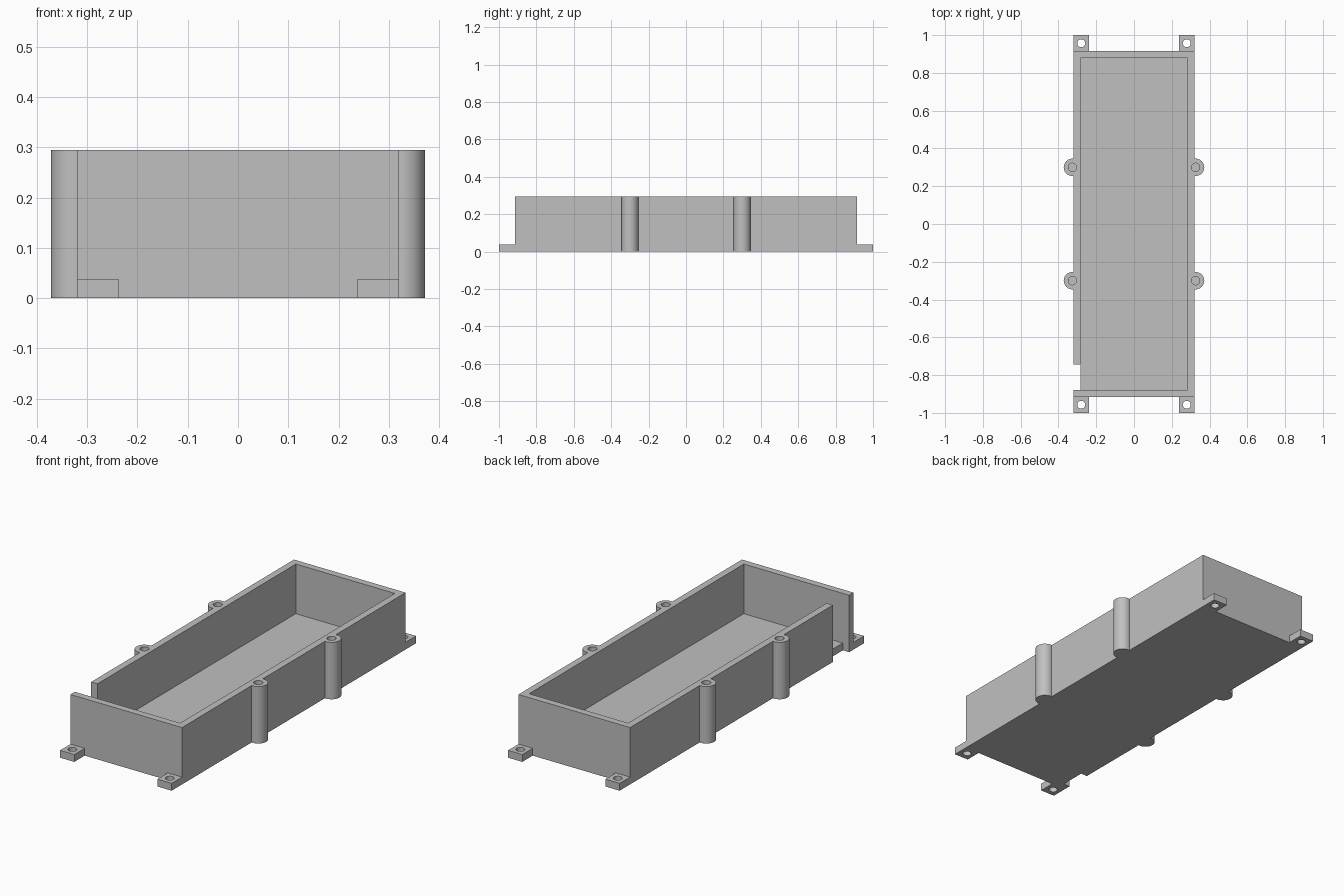
import bpy

if "Cube" in bpy.data.objects:
    bpy.data.objects.remove(bpy.data.objects["Cube"], do_unlink=True)

grey = bpy.data.materials.new("plain_grey")
grey.use_nodes = True
colour = (0.53, 0.53, 0.53, 1)
grey.diffuse_color = colour
grey.node_tree.nodes["Principled BSDF"].inputs["Base Color"].default_value = colour

HALF_W, HALF_L, HEIGHT = 0.32, 0.915, 0.295
WALL, FLOOR = 0.036, 0.038
IN_W, IN_L = HALF_W - WALL, HALF_L - WALL


def box(name, x, y, z):
    """Box spanning three (low, high) ranges."""
    bpy.ops.mesh.primitive_cube_add(size=1, location=[sum(r) / 2 for r in (x, y, z)])
    ob = bpy.context.object
    ob.name = name
    ob.scale = [r[1] - r[0] for r in (x, y, z)]
    bpy.ops.object.transform_apply(location=True, rotation=True, scale=True)
    ob.data.materials.append(grey)
    return ob


def rod(name, x, y, radius, low, high):
    """Upright cylinder."""
    bpy.ops.mesh.primitive_cylinder_add(vertices=48, radius=radius, depth=high - low,
                                        location=(x, y, (low + high) / 2))
    ob = bpy.context.object
    ob.name = name
    bpy.ops.object.transform_apply(location=True, rotation=True, scale=True)
    ob.data.materials.append(grey)
    return ob


def combine(target, tool, operation):
    """Apply a boolean and remove the tool object."""
    mod = target.modifiers.new("boolean", "BOOLEAN")
    mod.operation, mod.solver, mod.object = operation, "EXACT", tool
    bpy.context.view_layer.objects.active = target
    bpy.ops.object.modifier_apply(modifier=mod.name)
    bpy.data.objects.remove(tool, do_unlink=True)


def finish(ob):
    bpy.ops.object.select_all(action="DESELECT")
    ob.select_set(True)
    bpy.context.view_layer.objects.active = ob
    bpy.ops.object.shade_smooth_by_angle(angle=0.6)


# Tray block with four screw posts merged into its long walls
tray = box("tray", (-HALF_W, HALF_W), (-HALF_L, HALF_L), (0, HEIGHT))
posts = [(sx * 0.326, sy * 0.3) for sx in (-1, 1) for sy in (-1, 1)]
for x, y in posts:
    combine(tray, rod("screw_post", x, y, 0.046, 0, HEIGHT), "UNION")

# Hollow interior, then blind screw holes
combine(tray, box("cavity", (-IN_W, IN_W), (-IN_L, IN_L), (FLOOR, 0.5)), "DIFFERENCE")
for x, y in posts:
    combine(tray, rod("screw_hole", x, y, 0.022, FLOOR, 0.5), "DIFFERENCE")

# Cable gap through the right wall near the front
combine(tray, box("cable_gap", (-0.5, -IN_W + 0.0005), (-IN_L, -0.745), (-0.1, 0.5)), "DIFFERENCE")
finish(tray)

# Drilled mounting tabs at the corners
for sx, side in ((-1, "right"), (1, "left")):
    for sy, end in ((-1, "front"), (1, "back")):
        tab = box(f"mounting_tab_{end}_{side}", sorted((sx * 0.238, sx * HALF_W)),
                  sorted((sy * HALF_L, sy * 1.0)), (0, FLOOR))
        combine(tab, rod("tab_hole", sx * 0.279, sy * 0.957, 0.021, -0.1, 0.1), "DIFFERENCE")
        finish(tab)
